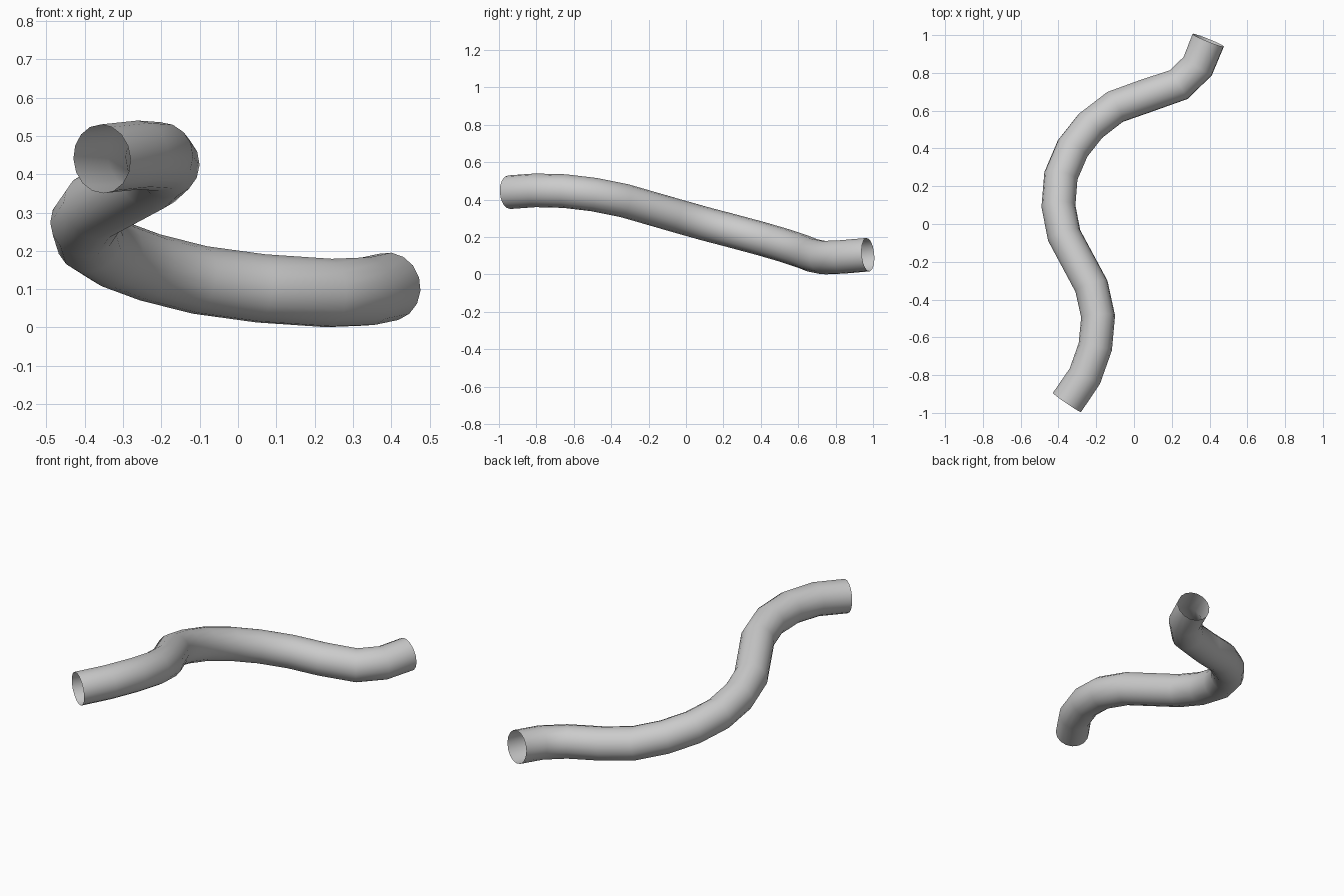
import bpy

if "Cube" in bpy.data.objects:
    bpy.data.objects.remove(bpy.data.objects["Cube"])

# Centre line of the bent pipe, front end to back end
path = [
    (-0.355, -0.945, 0.440), (-0.260, -0.805, 0.450), (-0.205, -0.650, 0.446),
    (-0.190, -0.490, 0.427), (-0.225, -0.330, 0.395), (-0.370, -0.060, 0.317),
    (-0.400, 0.095, 0.273), (-0.387, 0.255, 0.231), (-0.325, 0.400, 0.192),
    (-0.230, 0.520, 0.157), (-0.100, 0.620, 0.124), (0.060, 0.677, 0.102),
    (0.237, 0.738, 0.090), (0.337, 0.835, 0.094), (0.393, 0.973, 0.106),
]

# Open round tube swept along the path
curve = bpy.data.curves.new("pipe", "CURVE")
curve.dimensions = "3D"
curve.bevel_depth = 0.09
curve.bevel_resolution = 6
curve.use_fill_caps = False
spline = curve.splines.new("POLY")
spline.points.add(len(path) - 1)
for point, co in zip(spline.points, path):
    point.co = (*co, 1)

pipe = bpy.data.objects.new("pipe", curve)
bpy.context.collection.objects.link(pipe)
bpy.context.view_layer.objects.active = pipe
pipe.select_set(True)
bpy.ops.object.convert(target="MESH")
bpy.ops.object.shade_smooth()
